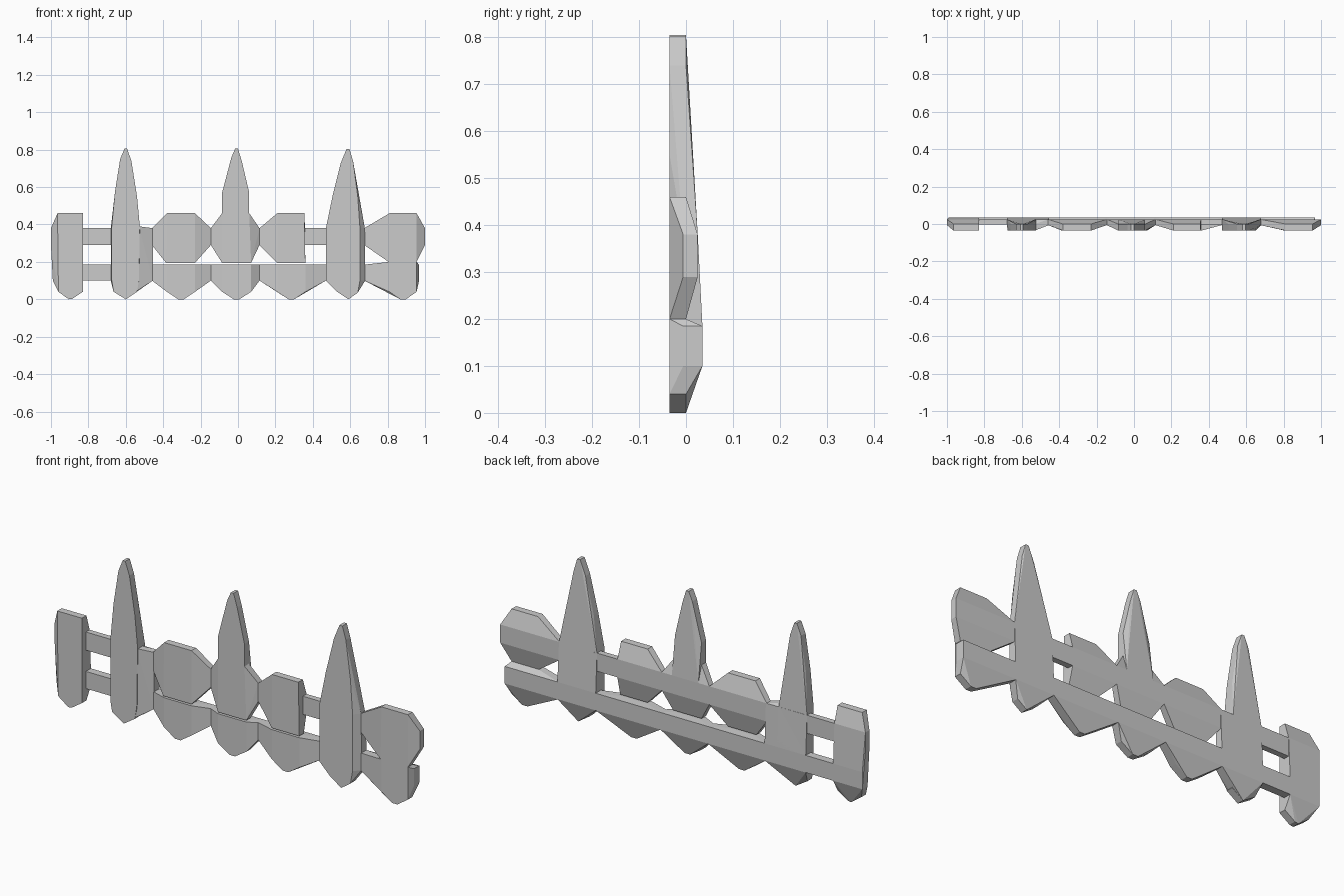
import bpy, bmesh, math

if "Cube" in bpy.data.objects:
    bpy.data.objects.remove(bpy.data.objects["Cube"])

FRONT = -0.035
UPPER = (0.29, 0.38, 0.025)   # rail bottom, rail top, back depth
LOWER = (0.10, 0.185, 0.035)


def hull(bm, pts):
    part = bmesh.new()
    verts = [part.verts.new(p) for p in pts]
    res = bmesh.ops.convex_hull(part, input=verts)
    inner = {g for g in res['geom_interior'] + res['geom_unused']
             if isinstance(g, bmesh.types.BMVert)}
    bmesh.ops.delete(part, geom=list(inner), context='VERTS')
    bmesh.ops.dissolve_limit(part, angle_limit=math.radians(0.5),
                             verts=part.verts[:], edges=part.edges[:])
    bmesh.ops.recalc_face_normals(part, faces=part.faces[:])
    tmp = bpy.data.meshes.new("tmp")
    part.to_mesh(tmp)
    part.free()
    bm.from_mesh(tmp)
    bpy.data.meshes.remove(tmp)


def board(name, *chunks):
    """Each chunk: (outline xz at the front, upper wing x range, lower wing x range)."""
    bm = bmesh.new()
    for core, up, low in chunks:
        pts = [(x, y, z) for x, z in core for y in (FRONT, 0)]
        for wing, (z0, z1, back) in ((up, UPPER), (low, LOWER)):
            if wing:
                pts += [(x, y, z) for x in wing for z in (z0, z1)
                        for y in (-0.006, back)]
        hull(bm, pts)
    me = bpy.data.meshes.new(name)
    bm.to_mesh(me)
    bm.free()
    bpy.context.collection.objects.link(bpy.data.objects.new(name, me))


def rail(name, x0, x1, level):
    z0, z1, back = level
    bm = bmesh.new()
    hull(bm, [(x, y, z) for x in (x0, x1) for y in (-0.004, back) for z in (z0, z1)])
    me = bpy.data.meshes.new(name)
    bm.to_mesh(me)
    bm.free()
    bpy.context.collection.objects.link(bpy.data.objects.new(name, me))


# Left end post
board("left_end_board",
      ([(-.965, .46), (-.83, .46), (-.83, .04), (-.885, .003), (-.905, 0), (-.96, .04)],
       (-1, -.83), (-.99, -.83)))

# Tall pointed pickets
board("left_tall_picket",
      ([(-.607, .805), (-.593, .805), (-.57, .74), (-.54, .55), (-.525, .39), (-.53, .1),
        (-.54, .04), (-.6, 0), (-.665, .04), (-.675, .1), (-.675, .39), (-.657, .58),
        (-.63, .75)], (-.68, -.525), (-.68, -.525)),
      ([(-.66, .385), (-.53, .39), (-.54, .045), (-.6, 0), (-.66, .045)],
       (-.68, -.455), (-.68, -.455)))
board("right_tall_picket",
      ([(.58, .803), (.596, .803), (.615, .74), (.64, .55), (.652, .38), (.652, .1),
        (.64, .035), (.59, 0), (.53, .04), (.47, .1), (.47, .38), (.505, .55),
        (.55, .73)], (.47, .678), (.47, .68)))

# Short broken boards between the rails
board("upper_board_left",
      ([(-.38, .46), (-.23, .46), (-.23, .195), (-.385, .195)], (-.46, -.145), None))
board("upper_board_centre",
      ([(-.085, .46), (.06, .46), (.07, .195), (-.085, .195)], (-.145, .115), None),
      ([(-.015, .805), (.0, .805), (.02, .74), (.06, .57), (.06, .2), (-.085, .2),
        (-.085, .57), (-.035, .76)], (-.085, .06), None))
board("upper_board_right",
      ([(.21, .46), (.355, .46), (.36, .195), (.21, .195)], (.115, .358), None))
board("upper_board_end",
      ([(.81, .46), (.955, .46), (.955, .2), (.805, .2)], (.675, 1), None))

# Board stubs on the lower rail
for name, xl, xr, a, b in (("left", -.46, -.145, -.38, -.23),
                           ("centre", -.145, .115, -.085, .07),
                           ("right", .115, .47, .21, .36),
                           ("end", .675, .968, .81, .955)):
    m = (a + b) / 2
    top = .2 if name == "end" else .187
    board("lower_board_" + name,
          ([(a, top), (b, top), (b, .04), (m + .015, 0), (m - .015, 0), (a, .04)],
           None, (xl, xr)))

# Exposed rail pieces
for x0, x1, side in ((-.85, -.66, "left"), (.34, .49, "right")):
    rail("upper_rail_" + side, x0, x1, UPPER)
    rail("lower_rail_" + side, x0, x1, LOWER)
